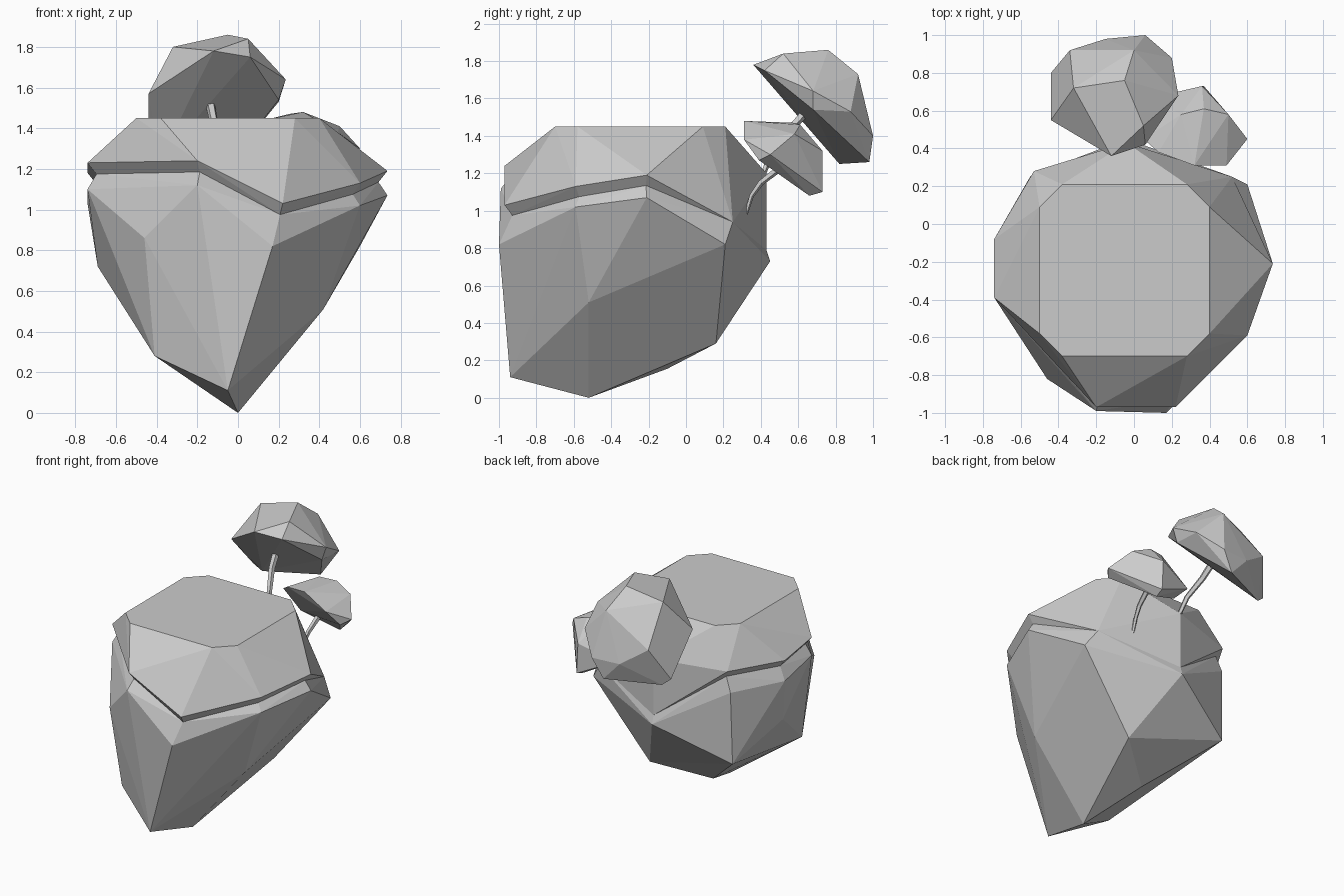
import bpy
import bmesh
import math
from mathutils import Vector

# Remove only the default cube
default_cube = bpy.data.objects.get("Cube")
if default_cube:
    bpy.data.objects.remove(default_cube, do_unlink=True)

# Single stone grey material
grey = bpy.data.materials.new("stone_grey")
grey.use_nodes = True
colour = (.6, .6, .6, 1)
grey.diffuse_color = colour
grey.node_tree.nodes["Principled BSDF"].inputs["Base Color"].default_value = colour


def add_object(name, bm):
    """Turn a bmesh into a flat shaded object in the scene."""
    bmesh.ops.recalc_face_normals(bm, faces=bm.faces)
    mesh = bpy.data.meshes.new(name)
    bm.to_mesh(mesh)
    bm.free()
    mesh.materials.append(grey)
    part = bpy.data.objects.new(name, mesh)
    bpy.context.collection.objects.link(part)
    return part


def faceted_solid(name, corners):
    """Chiselled low-poly solid wrapped tightly around its corner points."""
    bm = bmesh.new()
    for corner in corners:
        bm.verts.new(corner)
    bmesh.ops.convex_hull(bm, input=bm.verts)
    loose = [v for v in bm.verts if not v.link_faces]
    bmesh.ops.delete(bm, geom=loose, context='VERTS')
    bmesh.ops.dissolve_limit(bm, angle_limit=math.radians(2),
                             verts=bm.verts, edges=bm.edges)
    return add_object(name, bm)


def bent_stem(name, path, start_radius, end_radius, sides=5):
    """Thin tapered tube that follows a short path."""
    bm = bmesh.new()
    points = [Vector(p) for p in path]
    rings = []
    for i, point in enumerate(points):
        ahead = points[min(i + 1, len(points) - 1)]
        behind = points[max(i - 1, 0)]
        direction = (ahead - behind).normalized()
        across = direction.cross(Vector((1, 0, 0))).normalized()
        other = direction.cross(across)
        blend = i / (len(points) - 1)
        radius = start_radius + (end_radius - start_radius) * blend
        ring = []
        for k in range(sides):
            angle = math.tau * k / sides
            offset = across * math.cos(angle) + other * math.sin(angle)
            ring.append(bm.verts.new(point + offset * radius))
        rings.append(ring)
    for lower, upper in zip(rings, rings[1:]):
        for k in range(sides):
            n = (k + 1) % sides
            bm.faces.new((lower[k], lower[n], upper[n], upper[k]))
    bm.faces.new(rings[0])
    bm.faces.new(rings[-1])
    return add_object(name, bm)


def groove_point(rim_point, inset=.94, drop=.055):
    """Point just below and inside the slab rim, where slab meets rock."""
    x, y, z = rim_point
    centre_y = -.28
    return (x * inset, centre_y + (y - centre_y) * inset, z - drop)


# Overhanging rim of the upper slab, then its flat top with cut corners
slab_rim = [
    (-.74, -.39, 1.23), (-.2, -.97, 1.24), (.22, -.97, 1.03),
    (.6, -.59, 1.13), (.735, -.21, 1.19),
    (-.53, .28, 1.18), (-.74, -.08, 1.18),
]
# The groove closes where slab and rock share one seam at the back
seam = [(.52, .25, .94), (-.04, .43, .79)]
groove = [groove_point(p) for p in slab_rim] + seam
slab_back = (-.04, .43, 1.2)
left, right, front, back, cut, top = -.5, .4, -.7, .21, .12, 1.45
slab_top = []
for x, step_x in ((left, cut), (right, -cut)):
    for y, step_y in ((front, cut), (back, -cut)):
        slab_top += [(x, y + step_y, top), (x + step_x, y, top)]
faceted_solid("upper_slab", slab_top + slab_rim + groove + [slab_back])

# Lower rock: widest ring and the pointed underside
rock_ring = [
    (-.74, -.39, 1.1), (-.2, -.99, 1.12), (.17, -1, .82),
    (.6, -.59, 1.02), (.735, -.21, 1.07), (.6, .21, .82),
    (-.04, .45, .73), (-.54, .26, 1.02), (-.74, -.08, 1.03),
]
rock_underside = [
    (-.46, -.82, .86), (-.41, -.75, .28), (-.05, -.94, .11),
    (0, -.52, 0), (.42, -.52, .51), (.18, .16, .29),
    (-.15, -.1, .155), (-.55, .25, .5), (-.69, -.13, .72),
]
faceted_solid("lower_rock", groove + rock_ring + rock_underside)

# Large tilted cap behind the rock
large_cap_rim = [
    (-.12, .36, 1.78), (-.44, .55, 1.57), (-.44, .8, 1.3),
    (-.38, .82, 1.25), (-.02, .98, 1.26), (.06, 1, 1.4),
    (.2, .88, 1.53), (.2, .68, 1.54), (.235, .68, 1.64),
    (.06, .42, 1.75),
]
large_cap_crown = [
    (-.05, .76, 1.86), (-.32, .72, 1.8), (0, .92, 1.73),
    (-.34, .92, 1.53), (-.15, .98, 1.4), (.05, .52, 1.84),
]
faceted_solid("large_cap", large_cap_rim + large_cap_crown)

# Small tilted cap beside it
small_cap_rim = [
    (.05, .45, 1.38), (.13, .38, 1.44), (.32, .31, 1.48),
    (.49, .31, 1.38), (.6, .45, 1.3), (.55, .39, 1.27),
    (.37, .73, 1.1), (.36, .66, 1.08), (.12, .55, 1.2),
    (.1, .67, 1.23),
]
small_cap_crown = [
    (.25, .58, 1.47), (.37, .61, 1.46), (.5, .58, 1.41), (.36, .73, 1.32),
]
faceted_solid("small_cap", small_cap_rim + small_cap_crown)

# Bent stems joining the caps to the back of the rock
bent_stem("large_stem",
          [(-.04, .41, 1.19), (-.07, .46, 1.32), (-.12, .56, 1.44), (-.14, .65, 1.54)],
          start_radius=.015, end_radius=.025)
bent_stem("small_stem",
          [(.28, .32, .98), (.28, .35, 1.08), (.29, .4, 1.15), (.3, .49, 1.22)],
          start_radius=.01, end_radius=.02)
